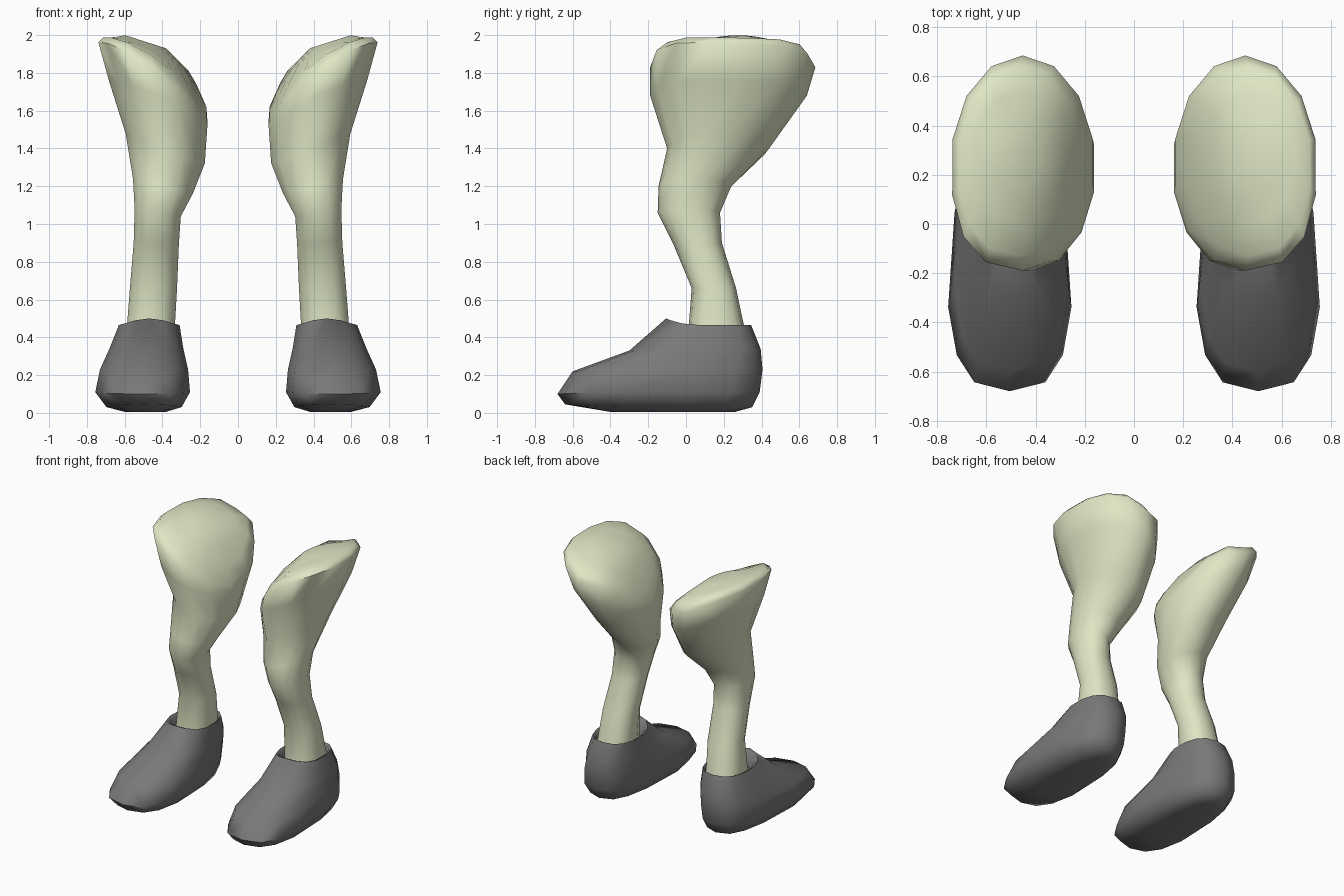
import bpy, bmesh
from math import cos, sin, pi

if "Cube" in bpy.data.objects:
    bpy.data.objects.remove(bpy.data.objects["Cube"])

N = 14


def spow(v, p):
    return (abs(v) ** p) * (1 if v >= 0 else -1)


def ring(x0, x1, y0, y1, z, tilt=0, bump=0, lift=0, pf=1.0, pb=1.0, taper=0, corner=None, inner=0):
    """Closed oval section; tilt raises the outer side, lift the front, taper narrows the back,
    corner squares the outer front, inner raises the inner back."""
    pts = []
    for i in range(N):
        a = 2 * pi * i / N + pi / 2
        p = pf if sin(a) < 0 else pb
        if corner and cos(a) > 0 and sin(a) < 0:
            p = corner
        c, s = spow(cos(a), p), spow(sin(a), p)
        w = 1 - taper * max(0, (s + 0.25))
        up = inner * abs(c * s) if c < 0 < s else 0
        pts.append(((x0 + x1) / 2 + c * w * (x1 - x0) / 2,
                    (y0 + y1) / 2 + s * (y1 - y0) / 2,
                    z + tilt * c + bump * s * s - lift * min(0, s) ** 3 + up))
    return pts


def loft(name, rings, color):
    bm = bmesh.new()
    loops = [[bm.verts.new(p) for p in r] for r in rings]
    for a, b in zip(loops, loops[1:]):
        for i in range(N):
            j = (i + 1) % N
            bm.faces.new((a[i], a[j], b[j], b[i]))
    for loop in (loops[0], loops[-1]):
        bm.faces.new(loop)
    bmesh.ops.recalc_face_normals(bm, faces=bm.faces)
    me = bpy.data.meshes.new(name)
    bm.to_mesh(me)
    bm.free()
    ob = bpy.data.objects.new(name, me)
    bpy.context.collection.objects.link(ob)
    mat = bpy.data.materials.new(name + "_color")
    mat.diffuse_color = color
    mat.use_nodes = True
    mat.node_tree.nodes["Principled BSDF"].inputs["Base Color"].default_value = mat.diffuse_color
    me.materials.append(mat)
    bpy.ops.object.select_all(action='DESELECT')
    ob.select_set(True)
    bpy.context.view_layer.objects.active = ob
    bpy.ops.object.shade_smooth_by_angle(angle=1.1)
    # other side of the pair
    mod = ob.modifiers.new("Mirror", 'MIRROR')
    mod.use_mirror_merge = False
    return ob


# Legs: ankle up to the slanted, rounded hip end
loft("legs", [
    ring(.335, .595, .01, .32, .40, pf=.8, pb=.8),
    ring(.32, .575, .03, .265, .66, pf=.85, pb=.85),
    ring(.31, .555, -.07, .19, .90, pf=.9, pb=.9),
    ring(.30, .55, -.15, .18, 1.06, .02, pf=.9, pb=.9),
    ring(.235, .56, -.145, .24, 1.20, .04),
    ring(.17, .60, -.10, .44, 1.40, .08),
    ring(.155, .69, -.19, .64, 1.64, .12, .04, corner=.9, inner=.08),
    ring(.16, .745, -.19, .685, 1.76, .20, .07, corner=.8, inner=.24),
    ring(.205, .72, -.13, .64, 1.825, .16, .07, corner=.85, inner=.17),
    ring(.28, .66, .0, .54, 1.905, .085, .02, inner=.05),
    ring(.38, .60, .13, .42, 1.965, .035, 0),
], (.74, .80, .56, 1))

# Shoes: sole up to the collar, then over the rim into the opening
loft("shoes", [
    ring(.38, .60, -.40, .26, .005, pf=.8, taper=.1),
    ring(.295, .70, -.64, .35, .03, lift=.015, pf=.72, pb=.7, taper=.12),
    ring(.25, .76, -.68, .39, .11, lift=-.01, pf=.68, pb=.68, taper=.17),
    ring(.26, .735, -.60, .405, .23, lift=-.01, pf=.72, pb=.68, taper=.15),
    ring(.285, .685, -.30, .395, .34, lift=-.01, pf=.85, pb=.68, taper=.10),
    ring(.305, .635, -.105, .345, .465, lift=.035, pb=.78, taper=.02),
    ring(.32, .615, -.08, .33, .455, lift=.035, pb=.78, taper=.02),
    ring(.33, .605, -.06, .325, .38, pb=.8),
], (.19, .19, .19, 1))
